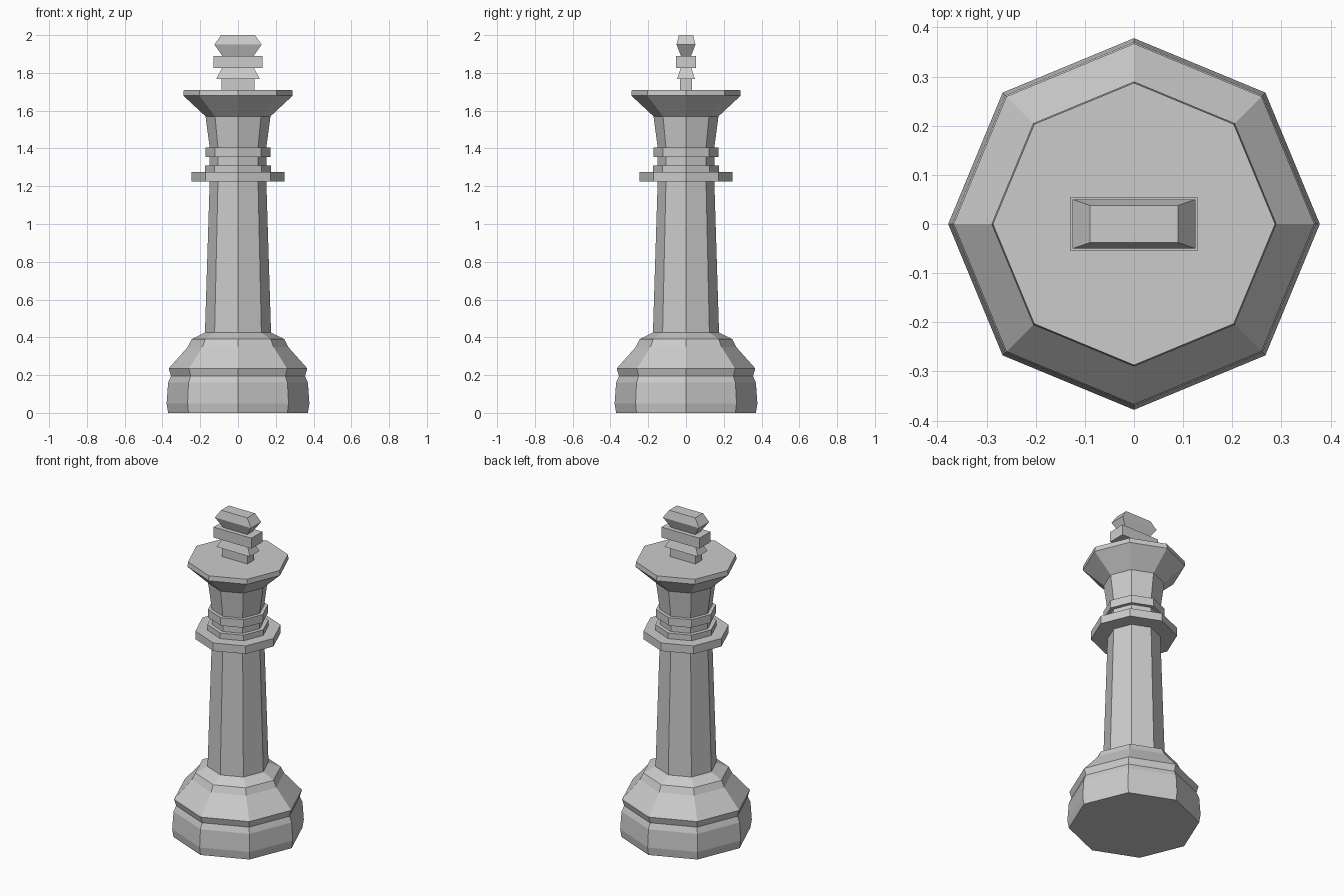
import bpy, bmesh, math

cube = bpy.data.objects.get("Cube")
if cube:
    bpy.data.objects.remove(cube, do_unlink=True)

grey = bpy.data.materials.new("light_grey")
grey.use_nodes = True
COLOR = (0.6, 0.6, 0.6, 1)
grey.diffuse_color = COLOR
grey.node_tree.nodes["Principled BSDF"].inputs["Base Color"].default_value = COLOR

EIGHT = [(math.cos(i * math.pi / 4), math.sin(i * math.pi / 4)) for i in range(8)]
FOUR = [(-1, -1), (1, -1), (1, 1), (-1, 1)]


def loft(name, outline, levels):
    """Stack scaled copies of an outline: levels are (half x, half y, z)."""
    bm = bmesh.new()
    rings = [[bm.verts.new((x * sx, y * sy, z)) for x, y in outline] for sx, sy, z in levels]
    n = len(outline)
    for low, high in zip(rings, rings[1:]):
        for i in range(n):
            j = (i + 1) % n
            bm.faces.new((low[i], low[j], high[j], high[i]))
    bm.faces.new(rings[0][::-1])
    bm.faces.new(rings[-1])
    mesh = bpy.data.meshes.new(name)
    bm.to_mesh(mesh)
    bm.free()
    mesh.materials.append(grey)
    bpy.context.collection.objects.link(bpy.data.objects.new(name, mesh))


def turned(name, profile):
    loft(name, EIGHT, [(r, r, z) for r, z in profile])


# Eight-sided body, from the foot up
turned("foot", [(0.37, 0), (0.378, 0.05), (0.37, 0.16), (0.355, 0.195), (0.367, 0.235),
                (0.265, 0.35), (0.245, 0.39), (0.175, 0.425)])
turned("column", [(0.175, 0.425), (0.15, 1.225)])
turned("wide_collar", [(0.245, 1.225), (0.245, 1.275)])
turned("lower_ring", [(0.175, 1.275), (0.175, 1.31)])
turned("ring_gap", [(0.15, 1.31), (0.15, 1.355)])
turned("upper_ring", [(0.172, 1.355), (0.172, 1.405)])
turned("head", [(0.15, 1.405), (0.172, 1.57), (0.29, 1.68), (0.287, 1.71)])

# Four-sided finial with a crossbar
loft("finial_stem", FOUR, [(0.088, 0.033, 1.71), (0.088, 0.033, 1.768)])
loft("finial_lower_arm", FOUR, [(0.115, 0.047, 1.768), (0.085, 0.028, 1.825)])
loft("finial_crossbar", FOUR, [(0.13, 0.054, 1.825), (0.13, 0.054, 1.89)])
loft("finial_top", FOUR, [(0.083, 0.027, 1.89), (0.125, 0.05, 1.95), (0.09, 0.038, 2)])
